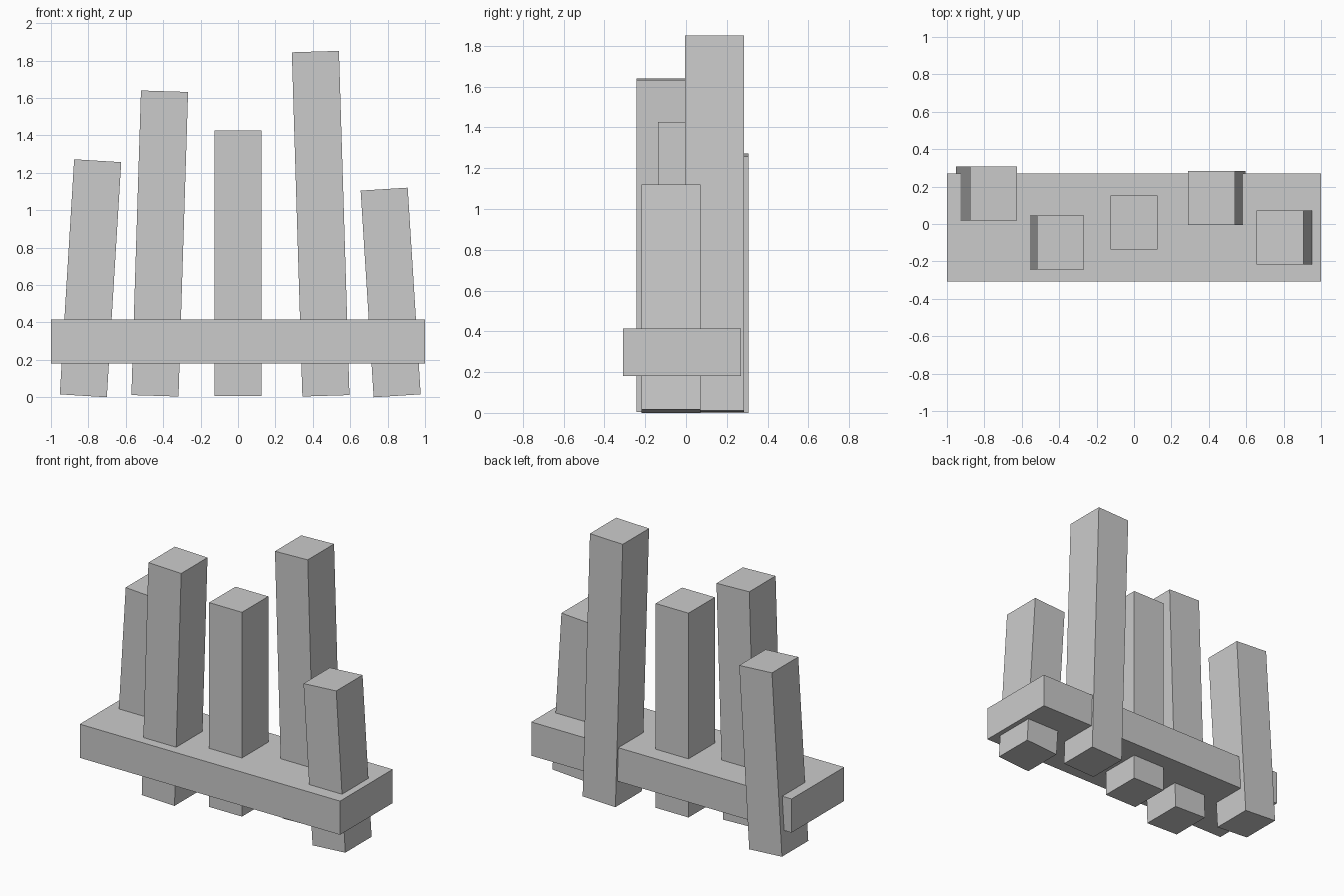
import bpy
import bmesh
from math import radians
from mathutils import Matrix

if "Cube" in bpy.data.objects:
    bpy.data.objects.remove(bpy.data.objects["Cube"])


def box(name, size, centre, location=(0, 0, 0), tilt=0):
    """Box of given size; its centre is offset from the object's pivot."""
    bm = bmesh.new()
    bmesh.ops.create_cube(bm, size=1,
                          matrix=Matrix.Translation(centre) @ Matrix.Diagonal((*size, 1)))
    mesh = bpy.data.meshes.new(name)
    bm.to_mesh(mesh)
    bm.free()
    obj = bpy.data.objects.new(name, mesh)
    obj.location = location
    obj.rotation_euler.y = radians(tilt)
    bpy.context.collection.objects.link(obj)
    return obj


# Horizontal rail
box("rail", (2.0, 0.578, 0.234), (0, -0.0195, 0.298))

# Upright posts, pivoting at the foot: x, y, length, tilt in degrees
WIDTH, DEPTH, FOOT_Z = 0.252, 0.289, 0.008
posts = [
    (-0.827, 0.163, 1.259, 3.5),
    (-0.444, -0.098, 1.629, 1.8),
    (0.0, 0.008, 1.419, 0),
    (0.470, 0.139, 1.841, -1.75),
    (0.851, -0.073, 1.107, -3.6),
]
for i, (x, y, length, tilt) in enumerate(posts, 1):
    box(f"post_{i}", (WIDTH, DEPTH, length), (0, 0, length / 2), (x, y, FOOT_Z), tilt)
